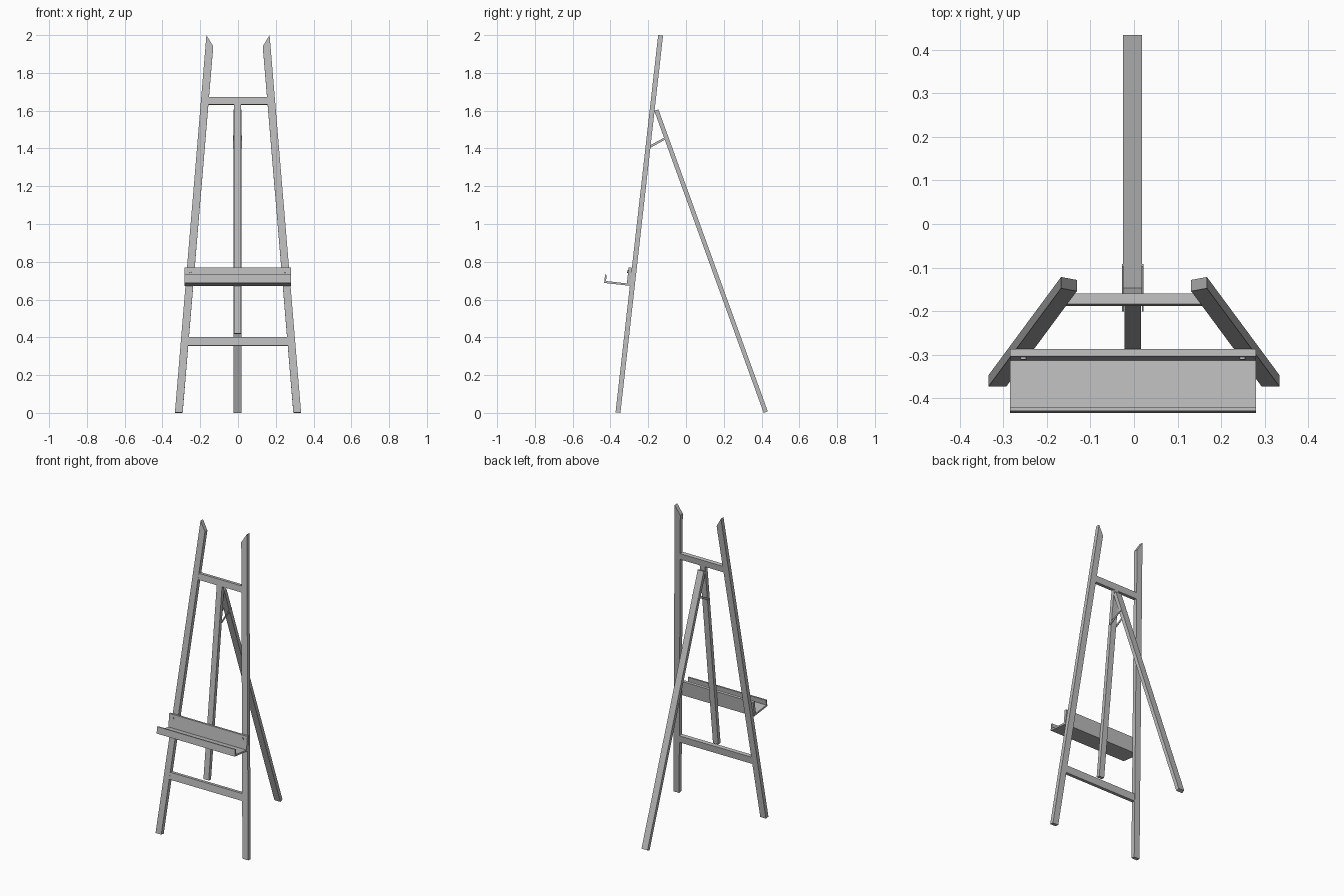
import bpy, bmesh, math
from mathutils import Vector

cube = bpy.data.objects.get("Cube")
if cube:
    bpy.data.objects.remove(cube, do_unlink=True)

grey = bpy.data.materials.new("plain grey")
grey.use_nodes = True
colour = (0.5, 0.5, 0.5, 1)
grey.diffuse_color = colour
grey.node_tree.nodes["Principled BSDF"].inputs["Base Color"].default_value = colour

# Axes of the leaning front frame: across, up the frame, out of its front
LEAN = math.atan(0.113)
X = Vector((1, 0, 0))
UP = Vector((0, math.sin(LEAN), math.cos(LEAN)))
OUT = Vector((0, -math.cos(LEAN), math.sin(LEAN)))
BASE = Vector((0, -0.373, 0.003))
Y, Z, ORIGIN = Vector((0, 1, 0)), Vector((0, 0, 1)), Vector((0, 0, 0))

FRAME = (BASE, X, UP, OUT)      # profile seen from the front
SECTION = (BASE, OUT, UP, X)    # profile seen from the side, leaning
SIDE = (ORIGIN, Y, Z, X)        # profile seen from the side, upright
THICK = 0.026


def extrude(name, profile, start, end, axes):
    """Extrude a flat profile between two depths along the third axis."""
    o, a, b, c = axes
    bm = bmesh.new()
    face = bm.faces.new([bm.verts.new(o + a * p + b * q + c * start) for p, q in profile])
    grown = bmesh.ops.extrude_face_region(bm, geom=[face])["geom"]
    verts = [g for g in grown if isinstance(g, bmesh.types.BMVert)]
    bmesh.ops.translate(bm, verts=verts, vec=c * (end - start))
    bmesh.ops.recalc_face_normals(bm, faces=bm.faces)
    mesh = bpy.data.meshes.new(name)
    bm.to_mesh(mesh)
    bm.free()
    mesh.materials.append(grey)
    ob = bpy.data.objects.new(name, mesh)
    bpy.context.collection.objects.link(ob)
    return ob


def bar(p, q, width):
    """Rectangle profile around the line from p to q."""
    p, q = Vector(p), Vector(q)
    d = (q - p).normalized()
    n = Vector((-d.y, d.x)) * width / 2
    return [p - n, q - n, q + n, p + n]


def outer(v):
    """Outer edge of a front leg at a height along the frame."""
    return 0.334 - 0.083 * v


# Front legs with slanted tops
for side, s in (("left", 1), ("right", -1)):
    w = 0.041
    profile = [(outer(0), 0), (outer(2.01), 2.01), (outer(1.95) - w, 1.95), (outer(0) - w, 0)]
    extrude(f"front_leg_{side}", [(s * x, v) for x, v in profile], -THICK, 0, FRAME)

# Crossbars ending inside the legs
for name, low, high in (("upper_crossbar", 1.64, 1.681), ("lower_crossbar", 0.355, 0.401)):
    a, b = outer(low) - 0.035, outer(high) - 0.035
    extrude(name, [(-a, low), (a, low), (b, high), (-b, high)], -THICK + 0.0005, -0.0005, FRAME)

# Centre post hanging from the upper crossbar
extrude("centre_post", bar((-0.003, 0.42), (-0.003, 1.645), 0.038), -THICK + 0.001, -0.001, FRAME)

# Rear leg and its pair of stay links
extrude("rear_leg", bar((-0.157, 1.603), (0.422, 0.004), 0.023), -0.025, 0.018, SIDE)
for side, x in (("left", 0.018), ("right", -0.027)):
    extrude(f"stay_link_{side}", bar((-0.198, 1.405), (-0.095, 1.462), 0.012), x, x + 0.004, SIDE)

# Tray: back plate, floor and front lip in one section
tray = [(0, 0.674), (0.137, 0.674), (0.137, 0.718), (0.128, 0.718),
        (0.128, 0.685), (0.017, 0.685), (0.017, 0.77), (0, 0.77)]
extrude("tray", tray, -0.284, 0.28, SECTION)

# Bolts through the tray back plate
for side, x in (("left", 0.249), ("right", -0.253)):
    ring = [(x + 0.007 * math.cos(math.tau * i / 12), 0.748 + 0.007 * math.sin(math.tau * i / 12))
            for i in range(12)]
    extrude(f"tray_bolt_{side}", ring, 0.01, 0.022, FRAME)
